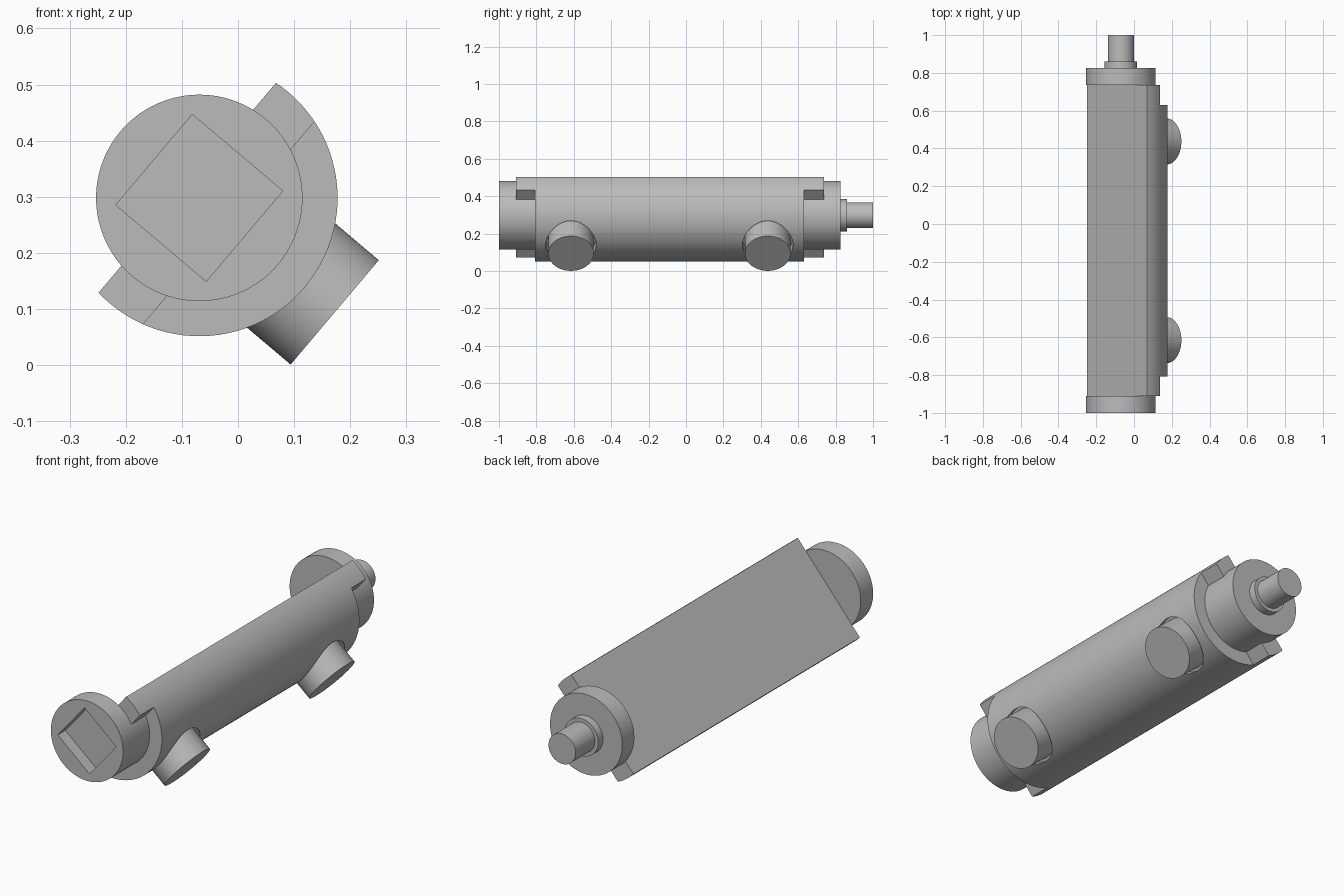
import bpy, math
from mathutils import Matrix

if "Cube" in bpy.data.objects:
    bpy.data.objects.remove(bpy.data.objects["Cube"])

# Local frame: X points out through the ports, Y along the barrel, Z across
FRAME = Matrix.Translation((-0.069, 0, 0.298)) @ Matrix.Rotation(math.radians(40.2), 4, 'Y')
ALONG_Y = Matrix.Rotation(math.radians(90), 4, 'X')
ALONG_X = Matrix.Rotation(math.radians(90), 4, 'Y')
BACK = -0.028          # flat back plane
Y0, Y1 = -0.91, 0.737  # extent of the outer jacket

grey = bpy.data.materials.new("mid_grey")
grey.diffuse_color = (0.5, 0.5, 0.5, 1)
grey.use_nodes = True
grey.node_tree.nodes["Principled BSDF"].inputs["Base Color"].default_value = grey.diffuse_color


def finish(name, local):
    ob = bpy.context.object
    ob.name = name
    ob.matrix_world = FRAME @ local
    ob.data.materials.append(grey)
    return ob


def rod(name, r, a, b, y=None):
    """Cylinder from a to b along Y, or along X at height y of the barrel."""
    bpy.ops.mesh.primitive_cylinder_add(vertices=96, radius=r, depth=b - a)
    m = (a + b) / 2
    if y is None:
        return finish(name, Matrix.Translation((0, m, 0)) @ ALONG_Y)
    return finish(name, Matrix.Translation((m, y, 0)) @ ALONG_X)


def box(name, x, y, z):
    bpy.ops.mesh.primitive_cube_add(size=1)
    mid = [(p[0] + p[1]) / 2 for p in (x, y, z)]
    size = [p[1] - p[0] for p in (x, y, z)]
    return finish(name, Matrix.Translation(mid) @ Matrix.Diagonal((*size, 1)))


def combine(target, other, op):
    mod = target.modifiers.new("bool", 'BOOLEAN')
    mod.object, mod.operation, mod.solver = other, op, 'EXACT'
    bpy.context.view_layer.objects.active = target
    bpy.ops.object.modifier_apply(modifier=mod.name)
    bpy.data.objects.remove(other)


# Outer jacket, stepped at both ends so that only side tabs reach full length
body = rod("cylinder_body", 0.2465, Y0, Y1)
for y in ((-1.2, -0.807), (0.63, 1.2)):
    combine(body, box("step_cutter", (0.069, 0.5), y, (-0.5, 0.5)), 'DIFFERENCE')

# Inner barrel with its end discs, then the flat back
combine(body, rod("barrel", 0.184, -1.0, 0.825), 'UNION')
combine(body, box("back_cutter", (-0.5, BACK), (Y0, Y1), (-0.5, 0.5)), 'DIFFERENCE')

# Square socket in the front disc
combine(body, box("socket_cutter", (-0.1055, 0.1055), (-1.1, -0.945),
                  (-0.1055, 0.1055)), 'DIFFERENCE')

# Ports standing in shallow round recesses
parts = [body]
for i, y in enumerate((-0.615, 0.437)):
    combine(body, rod("recess_cutter", 0.135, 0.184, 0.4, y), 'DIFFERENCE')
    parts.append(rod(f"port_{i + 1}", 0.1217, 0.16, 0.316, y))

# Collar and shaft at the back
parts.append(rod("shaft_collar", 0.086, 0.80, 0.86))
parts.append(rod("shaft", 0.069, 0.81, 1.0))

bpy.ops.object.select_all(action='DESELECT')
for ob in parts:
    ob.select_set(True)
bpy.context.view_layer.objects.active = body
bpy.ops.object.shade_smooth_by_angle(angle=math.radians(30))
